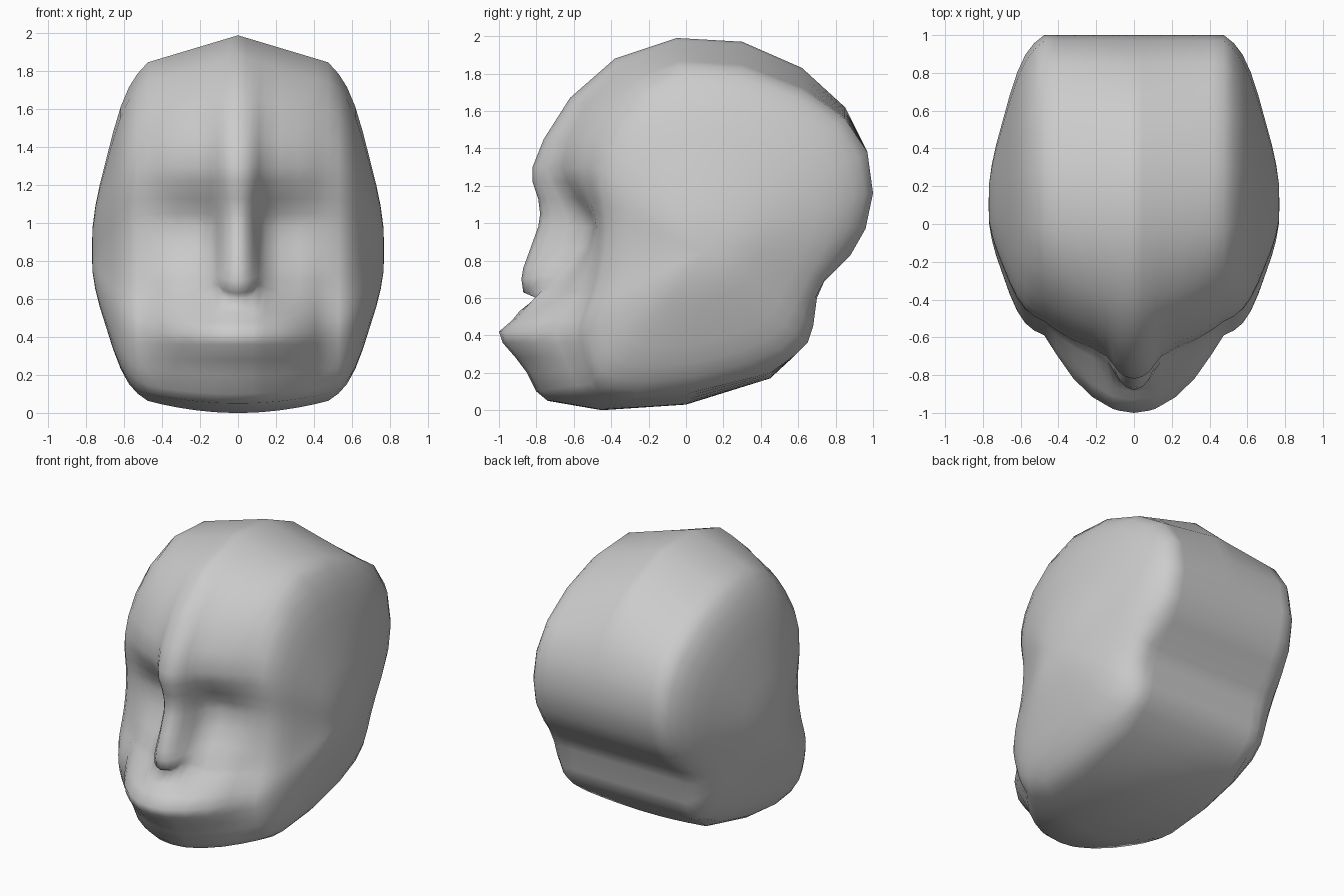
import bpy
import bmesh

default = bpy.data.objects.get("Cube")
if default:
    bpy.data.objects.remove(default, do_unlink=True)


def blend(x, keys):
    """Piecewise linear lookup in a list of (position, value)."""
    for (a, va), (b, vb) in zip(keys, keys[1:]):
        if x <= b:
            return va + (vb - va) * (x - a) / (b - a)
    return keys[-1][1]


def material(name, colour):
    mat = bpy.data.materials.new(name)
    mat.use_nodes = True
    mat.diffuse_color = colour
    mat.node_tree.nodes["Principled BSDF"].inputs["Base Color"].default_value = colour
    return mat


# Face profile from chin to forehead: depth at cheek, eye socket and nose, height
face = [
    (-.72, -.74, -.74, .05), (-.78, -.8, -.8, .1), (-.83, -.85, -.85, .2),
    (-.86, -.91, -.91, .28), (-.88, -.98, -.98, .36), (-.89, -1, -1, .42),
    (-.87, -.93, -.93, .48), (-.85, -.87, -.89, .53), (-.82, -.77, -.8, .6),
    (-.8, -.74, -.87, .63), (-.78, -.7, -.88, .7), (-.76, -.65, -.87, .76),
    (-.74, -.58, -.83, .87), (-.73, -.55, -.79, .98), (-.74, -.57, -.78, 1.05),
    (-.76, -.63, -.79, 1.13), (-.79, -.69, -.82, 1.22), (-.8, -.72, -.82, 1.3),
    (-.75, -.69, -.76, 1.45), (-.61, -.58, -.62, 1.67), (-.38, -.38, -.38, 1.88),
]
# Skull profile from crown over the back to the underside: depth, height
skull = [
    (-.05, 1.99), (.3, 1.97), (.62, 1.83), (.85, 1.62), (.97, 1.38), (1, 1.16),
    (.96, .97), (.88, .83), (.74, .69), (.7, .6), (.68, .45), (.65, .36),
    (.58, .29), (.45, .17), (0, .03), (-.45, 0),
]
taper = [(0, 1), (.1, .985), (.2, .93), (.3, .86), (.4, .75), (.5, .62)]
nose = [(0, 1), (.045, .93), (.08, .74), (.11, .4), (.145, .1), (.2, 0)]
socket = [(0, 1), (.22, 1), (.32, .8), (.42, .4), (.5, 0)]
nostril = [(0, 0), (.045, .006), (.08, .02), (.11, .045), (.22, 0)]


def section(x):
    """Side profile of the head at distance x from the middle."""
    points = []
    for cheek, eye, tip, z in face:
        y = cheek + (eye - cheek) * blend(x, socket)
        y += (tip - eye) * blend(x, nose)
        # Rounded tip of the nose
        z += blend(x, nostril) * blend(z, [(0, 0), (.53, 0), (.6, 1), (.64, 1), (.8, 0)])
        points.append((y, z))
    points += skull
    ring = []
    for y, z in points:
        if y < 0:
            y *= blend(x, taper)
        # Crown falls away to the sides, underside rises
        z -= .3 * x * blend(z, [(0, 0), (1.4, 0), (1.9, 1)])
        z += .28 * x * x * blend(z, [(0, 1), (.3, 0), (2, 0)])
        ring.append((x, y, z))
    return ring


def relax(ring):
    """Soften the creases of a ring."""
    count = len(ring)
    return [tuple(b / 2 + (a + c) / 4
                  for a, b, c in zip(ring[i - 1], ring[i], ring[(i + 1) % count]))
            for i in range(count)]


# Middle slab of the head, then rings shrinking towards the bulging cheek side
rings = [section(x) for x in (0, .045, .08, .11, .145, .22, .32, .41, .475)]
rim = rings[-1]
mid_y, mid_z = .1, .85
for x, s in ((.53, .97), (.575, .92), (.618, .83), (.658, .7), (.697, .54),
             (.73, .4), (.752, .28), (.767, .15)):
    rim = relax(rim)
    rings.append([(x, mid_y + (y - mid_y) * s, mid_z + (z - mid_z) * s)
                  for _, y, z in rim])

bm = bmesh.new()
loops = [[bm.verts.new(p) for p in ring] for ring in rings]
for a, b in zip(loops, loops[1:]):
    for i in range(len(a)):
        j = (i + 1) % len(a)
        bm.faces.new((a[i], a[j], b[j], b[i]))
pole = bm.verts.new((.77, mid_y, mid_z))
for i, v in enumerate(loops[-1]):
    bm.faces.new((v, loops[-1][(i + 1) % len(rim)], pole))

# Mirror the half and weld the middle
half = bm.verts[:] + bm.edges[:] + bm.faces[:]
copy = bmesh.ops.duplicate(bm, geom=half)["geom"]
bmesh.ops.scale(bm, vec=(-1, 1, 1),
                verts=[g for g in copy if isinstance(g, bmesh.types.BMVert)])
bmesh.ops.remove_doubles(bm, verts=bm.verts[:], dist=.0001)
bmesh.ops.recalc_face_normals(bm, faces=bm.faces[:])

mesh = bpy.data.meshes.new("head")
bm.to_mesh(mesh)
bm.free()
mesh.materials.append(material("clay grey", (.6, .6, .6, 1)))
mesh.shade_smooth()
head = bpy.data.objects.new("head", mesh)
bpy.context.scene.collection.objects.link(head)
